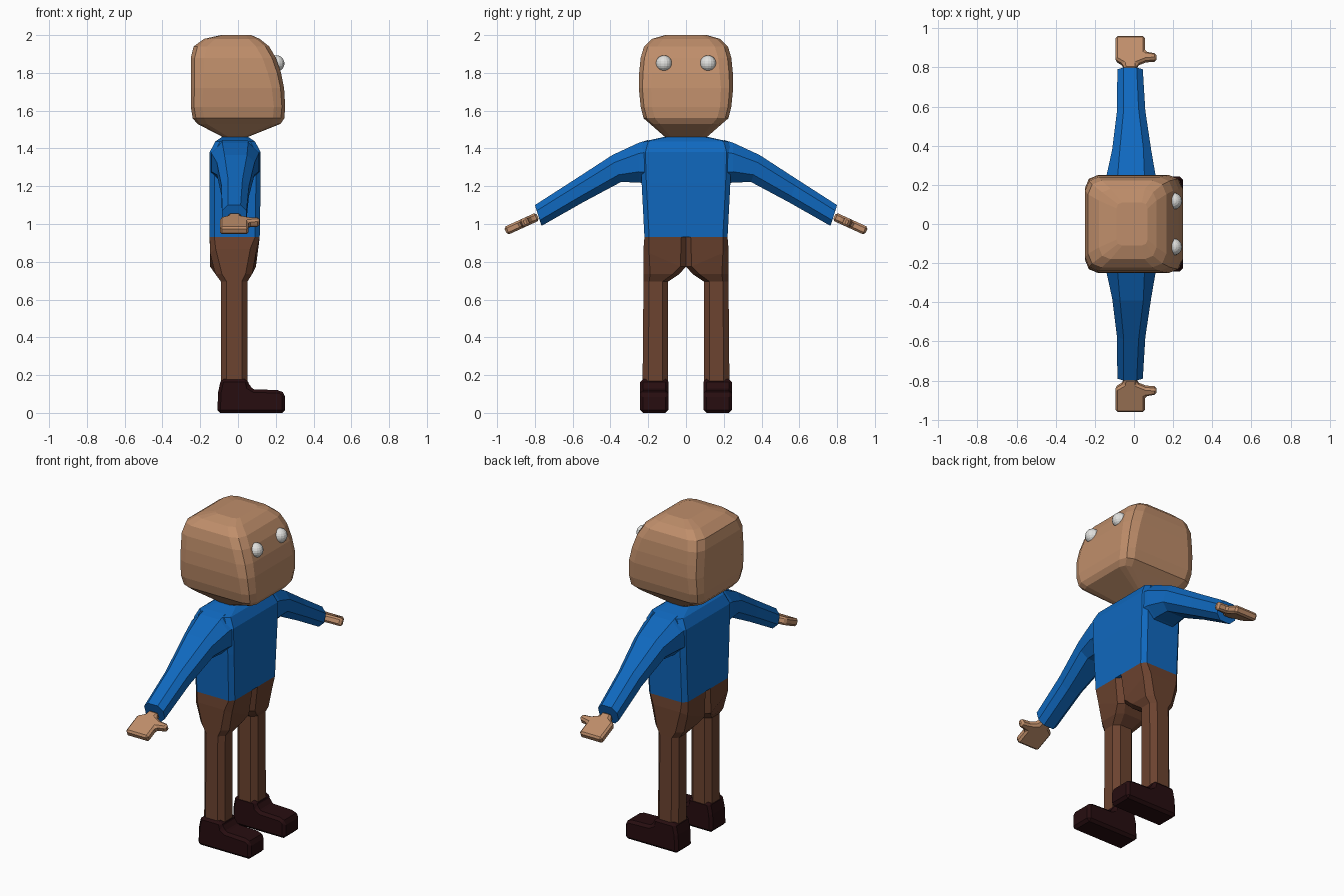
import bpy, bmesh, math
from mathutils import Vector, Matrix

if "Cube" in bpy.data.objects:
    bpy.data.objects.remove(bpy.data.objects["Cube"])


def material(name, rgb):
    m = bpy.data.materials.new(name)
    m.diffuse_color = (*rgb, 1)
    m.use_nodes = True
    m.node_tree.nodes["Principled BSDF"].inputs["Base Color"].default_value = m.diffuse_color
    return m


SKIN = material("skin tan", (0.52, 0.27, 0.145))
BLUE = material("shirt blue", (0.005, 0.14, 0.52))
BROWN = material("trouser brown", (0.15, 0.056, 0.029))
DARK = material("shoe dark brown", (0.02, 0.004, 0.005))
WHITE = material("eye white", (0.75, 0.75, 0.73))


def finish(name, bm, mat, mirror=False, bevel=0):
    bmesh.ops.recalc_face_normals(bm, faces=bm.faces)
    me = bpy.data.meshes.new(name)
    bm.to_mesh(me)
    bm.free()
    me.materials.append(mat)
    ob = bpy.data.objects.new(name, me)
    bpy.context.collection.objects.link(ob)
    if bevel:
        b = ob.modifiers.new("bevel", "BEVEL")
        b.width, b.segments, b.limit_method = bevel, 1, "ANGLE"
    if mirror:
        m = ob.modifiers.new("mirror", "MIRROR")
        m.use_axis = (False, True, False)
        m.use_clip = False
        m.use_mirror_merge = False
    return ob


def rounded(a0, a1, b0, b1, r, seg):
    """Outline of a rectangle with rounded (or chamfered) corners."""
    pts = []
    for k, (a, b) in enumerate([(a1 - r, b1 - r), (a0 + r, b1 - r), (a0 + r, b0 + r), (a1 - r, b0 + r)]):
        for i in range(seg + 1):
            t = (k + i / seg) * math.pi / 2
            pts.append((a + r * math.cos(t), b + r * math.sin(t)))
    return pts


def loft(name, rings, mat, mirror=False):
    bm = bmesh.new()
    loops = [[bm.verts.new(p) for p in ring] for ring in rings]
    n = len(loops[0])
    for lo, hi in zip(loops, loops[1:]):
        for i in range(n):
            j = (i + 1) % n
            bm.faces.new((lo[i], lo[j], hi[j], hi[i]))
    bm.faces.new(loops[0])
    bm.faces.new(loops[-1])
    return finish(name, bm, mat, mirror)


def level(z, x0, x1, y0, y1, r, seg=1):
    return [(x, y, z) for x, y in rounded(x0, x1, y0, y1, r, seg)]


def plate(name, outline, thick, place, mat, bevel):
    """Extruded outline, centred on its plane, then placed by a matrix."""
    bm = bmesh.new()
    f = bm.faces.new([bm.verts.new((a, b, -thick / 2)) for a, b in outline])
    up = bmesh.ops.extrude_face_region(bm, geom=[f])
    bmesh.ops.translate(bm, vec=(0, 0, thick), verts=[v for v in up["geom"] if isinstance(v, bmesh.types.BMVert)])
    bmesh.ops.transform(bm, matrix=place, verts=bm.verts)
    return finish(name, bm, mat, True, bevel)


# head: z, back x, front x, half width, corner radius
head = [(1.46, -0.08, 0.05, 0.11, 0.03), (1.53, -0.215, 0.225, 0.19, 0.05),
        (1.56, -0.24, 0.245, 0.225, 0.06), (1.62, -0.25, 0.25, 0.24, 0.06),
        (1.72, -0.25, 0.244, 0.25, 0.065), (1.80, -0.25, 0.228, 0.248, 0.07),
        (1.88, -0.25, 0.20, 0.24, 0.07), (1.94, -0.235, 0.165, 0.222, 0.07),
        (1.98, -0.18, 0.115, 0.18, 0.06), (2.0, -0.09, 0.07, 0.11, 0.03)]
loft("head", [level(z, a, b, -h, h, r, 2) for z, a, b, h, r in head], SKIN)

# eyes
bm = bmesh.new()
bmesh.ops.create_uvsphere(bm, u_segments=16, v_segments=10, radius=0.043,
                          matrix=Matrix.Translation((0.203, 0.117, 1.85)))
finish("eyes", bm, WHITE, True)

# shirt body
torso = [(0.93, -0.15, 0.115, 0.22), (1.22, -0.15, 0.12, 0.235), (1.38, -0.15, 0.12, 0.24),
         (1.437, -0.12, 0.09, 0.225), (1.46, -0.085, 0.055, 0.12)]
loft("shirt_body", [level(z, a, b, -h, h, 0.025) for z, a, b, h in torso], BLUE)

# sleeves: top (y, z), bottom (y, z), x range
sleeve = [((0.20, 1.445), (0.20, 1.21), -0.145, 0.115),
          ((0.25, 1.43), (0.25, 1.22), -0.14, 0.11),
          ((0.39, 1.365), (0.345, 1.222), -0.112, 0.088),
          ((0.59, 1.235), (0.545, 1.115), -0.087, 0.058),
          ((0.80, 1.10), (0.765, 0.99), -0.085, 0.045)]
rings = []
for top, bot, x0, x1 in sleeve:
    t, b = Vector(top), Vector(bot)
    h = (t - b).length
    rings.append([(x, *(b + (t - b) * (v / h))) for x, v in rounded(x0, x1, 0, h, 0.27 * h, 1)])
loft("sleeves", rings, BLUE, True)

# hands: outline along arm and across, thumb forward
tilt = math.radians(-24.5)
along = Vector((0, math.cos(tilt), math.sin(tilt)))
side = Vector((1, 0, 0))
normal = along.cross(side)
place = Matrix((along, side, normal)).transposed().to_4x4()
place.translation = (0, 0.785, 1.04)
hand = [(0, -0.05), (0.03, -0.055), (0.055, -0.095), (0.187, -0.095), (0.187, 0.056),
        (0.10, 0.056), (0.09, 0.115), (0.055, 0.115), (0.05, 0.06), (0.03, 0.015), (0, 0.015)]
plate("hands", hand, 0.046, place, SKIN, 0.011)

# trousers: each half runs from waist to ankle
legs = [(0.93, -0.15, 0.115, 0.0, 0.22, 0.025), (0.775, -0.148, 0.095, 0.0, 0.225, 0.03),
        (0.735, -0.12, 0.075, 0.035, 0.225, 0.035), (0.695, -0.09, 0.05, 0.095, 0.225, 0.03),
        (0.15, -0.09, 0.05, 0.095, 0.23, 0.03)]
rings = [level(*l) for l in legs]
# front and back panels rise towards the outer hip
rings[1] = [(x, y, z + 0.09 * max(0, (y - 0.1) / 0.12)) for x, y, z in rings[1]]
loft("trousers", rings, BROWN, True)

# shoes: side profile in x and z
shoe = [(-0.11, 0), (0.25, 0), (0.25, 0.10), (0.225, 0.12), (0.085, 0.125), (0.06, 0.14),
        (0.05, 0.18), (-0.09, 0.18), (-0.105, 0.11)]
place = Matrix.Translation((0, 0.168, 0)) @ Matrix.Rotation(math.pi / 2, 4, "X")
plate("shoes", shoe, 0.15, place, DARK, 0.018)
